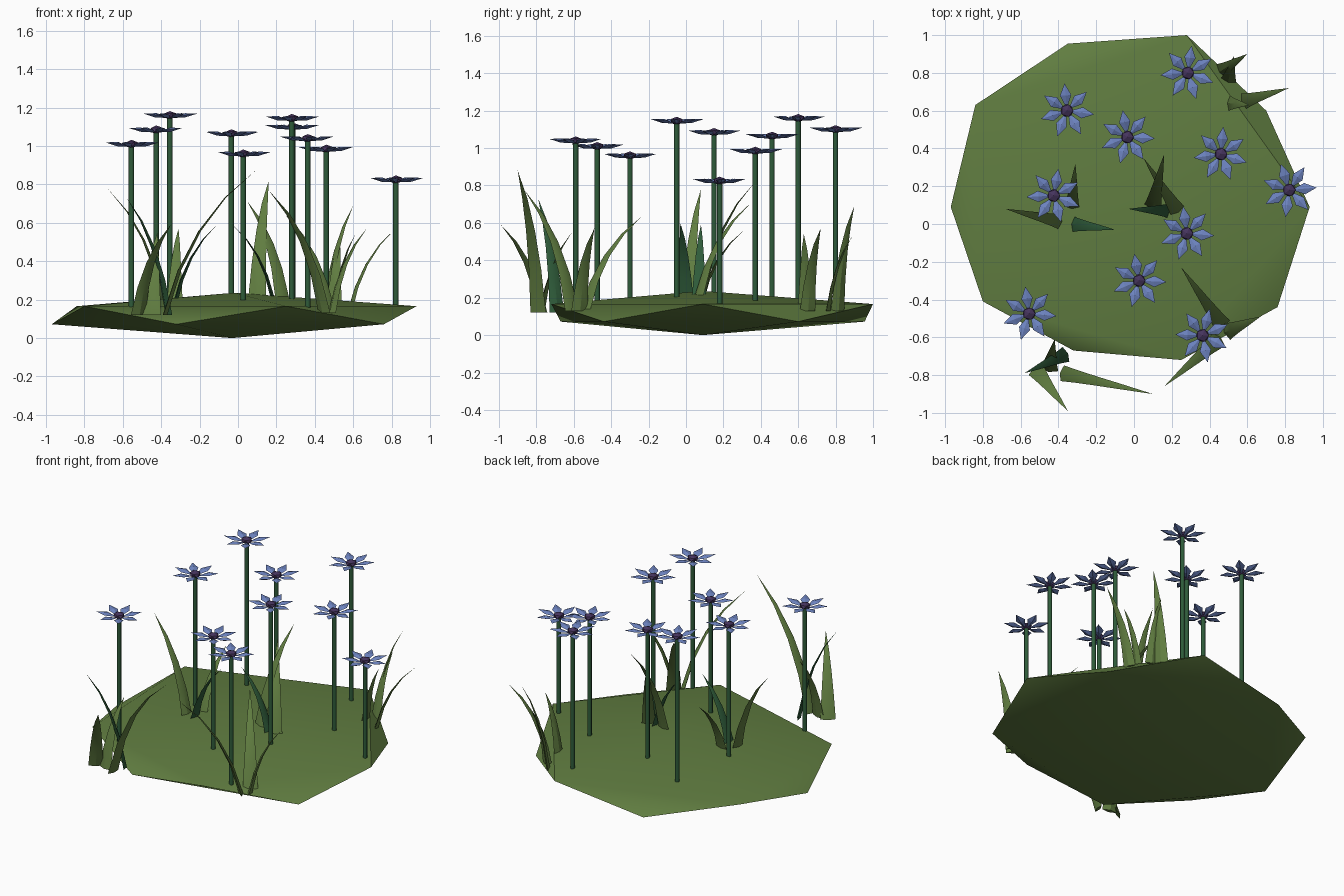
import bpy, bmesh, math
from mathutils import Vector

if "Cube" in bpy.data.objects:
    bpy.data.objects.remove(bpy.data.objects["Cube"])


def material(name, rgb):
    m = bpy.data.materials.new(name)
    m.diffuse_color = (*rgb, 1)
    m.use_nodes = True
    m.node_tree.nodes["Principled BSDF"].inputs["Base Color"].default_value = m.diffuse_color
    return m


GRASS = material("grass green", (0.118, 0.205, 0.052))
STEM = material("deep stem green", (0.028, 0.105, 0.042))
PETAL = material("petal blue", (0.15, 0.225, 0.52))
HEART = material("dark purple", (0.06, 0.034, 0.11))


def finish(name, bm, mats, smooth=None):
    bmesh.ops.recalc_face_normals(bm, faces=bm.faces)
    me = bpy.data.meshes.new(name)
    bm.to_mesh(me)
    bm.free()
    for m in mats:
        me.materials.append(m)
    ob = bpy.data.objects.new(name, me)
    bpy.context.collection.objects.link(ob)
    if smooth:
        bpy.ops.object.select_all(action='DESELECT')
        ob.select_set(True)
        bpy.context.view_layer.objects.active = ob
        bpy.ops.object.shade_smooth_by_angle(angle=math.radians(smooth))
    return ob


# Ground mound: squashed twenty-sided solid, rim zigzags between two heights
RIM = [(0.25, -0.72), (0.76, -0.44), (0.93, 0.09), (0.70, 0.60), (0.28, 1.0),
       (-0.35, 0.955), (-0.84, 0.63), (-0.97, 0.09), (-0.80, -0.41), (-0.32, -0.67)]
bm = bmesh.new()
rim = [bm.verts.new((x, y, 0.072 if i % 2 else 0.166)) for i, (x, y) in enumerate(RIM)]
top = bm.verts.new((-0.02, 0.09, 0.236))
bottom = bm.verts.new((-0.03, 0.09, 0.0))
for i in range(10):
    a, b, c = rim[i], rim[(i + 1) % 10], rim[(i + 2) % 10]
    bm.faces.new((a, b, c))
    bm.faces.new((a, c, bottom if i % 2 else top))
finish("ground_mound", bm, [GRASS], 35)


def ground_z(x, y):
    return 0.23 - 0.075 * min(1, math.hypot(x + 0.02, y - 0.09) / 0.85)


# Flowers: x, y, height, direction of one petal in degrees
FLOWERS = [(0.285, 0.80, 1.10, 82), (-0.355, 0.60, 1.16, 95), (-0.035, 0.46, 1.065, 100),
           (0.46, 0.37, 0.985, 85), (0.822, 0.18, 0.825, 5), (-0.425, 0.15, 1.085, 80),
           (0.28, -0.05, 1.145, 98), (0.027, -0.30, 0.96, 100), (-0.555, -0.475, 1.01, 98),
           (0.363, -0.59, 1.04, 75)]


def stem(x, y, z):
    z0 = ground_z(x, y) - 0.02
    bm = bmesh.new()
    bmesh.ops.create_cone(bm, cap_ends=True, segments=8, radius1=0.014, radius2=0.014,
                          depth=z - z0)
    bmesh.ops.translate(bm, verts=bm.verts, vec=(x, y, (z + z0) / 2))
    finish("flower_stem", bm, [STEM], 50)


def blossom(x, y, z, turn):
    bm = bmesh.new()
    # seven kite petals with a raised midline
    for k in range(7):
        a = math.radians(turn) + k * math.tau / 7
        out, side = Vector((math.cos(a), math.sin(a), 0)), Vector((-math.sin(a), math.cos(a), 0))

        def point(r, w, h):
            return bm.verts.new(Vector((x, y, z + h)) + out * r + side * w)

        root, tip = point(0.012, 0, -0.014), point(0.145, 0, 0.009)
        left, right = point(0.082, 0.03, 0.002), point(0.082, -0.03, 0.002)
        over, under = point(0.08, 0, 0.011), point(0.08, 0, -0.011)
        for mid in (over, under):
            for p, q in ((root, left), (left, tip), (tip, right), (right, root)):
                bm.faces.new((p, q, mid))
    finish("flower_petals", bm, [PETAL])
    # faceted flower centre
    bm = bmesh.new()
    bmesh.ops.create_icosphere(bm, subdivisions=1, radius=0.037)
    for v in bm.verts:
        v.co = Vector((x, y, z)) + Vector((v.co.x, v.co.y, v.co.z * 0.6))
    finish("flower_centre", bm, [HEART])


for x, y, z, turn in FLOWERS:
    stem(x, y, z)
    blossom(x, y, z, turn)


def blade(base, tip, mat, width=0.085):
    """Grass blade: flat diamond section swept on a bend, tapering to a point."""
    base, tip = Vector(base), Vector(tip)
    lean = (tip - base) * Vector((1, 1, 0))
    bend = base + lean * 0.25 + Vector((0, 0, (tip.z - base.z) * 0.65))
    out = lean.normalized()
    side = Vector((-out.y, out.x, 0))
    bm = bmesh.new()
    rings = []
    for i in range(4):
        t = i / 4
        c = base * (1 - t) ** 2 + bend * 2 * t * (1 - t) + tip * t * t
        w = width / 2 * (1 - t) ** 0.8
        d = w * 0.28
        rings.append([bm.verts.new(c + o) for o in (side * w, out * d, -side * w, -out * d)])
    end = bm.verts.new(tip)
    bm.faces.new(rings[0])
    for r, s in zip(rings, rings[1:]):
        for j in range(4):
            k = (j + 1) % 4
            bm.faces.new((r[j], r[k], s[k], s[j]))
    for j in range(4):
        bm.faces.new((rings[-1][j], rings[-1][(j + 1) % 4], end))
    finish("grass_blade", bm, [mat], 30)


# Left tuft
blade((-0.38, 0.01, 0.15), (-0.68, 0.08, 0.78), GRASS)
blade((-0.33, 0.00, 0.17), (-0.10, -0.03, 0.60), STEM)
blade((-0.33, 0.08, 0.17), (-0.31, 0.32, 0.57), GRASS)
# Middle tuft
blade((0.10, 0.09, 0.21), (0.16, 0.37, 0.82), GRASS, 0.095)
blade((0.23, 0.07, 0.21), (0.05, 0.35, 0.71), GRASS)
blade((0.18, 0.07, 0.21), (-0.03, 0.08, 0.59), STEM, 0.075)
# Back right tuft
blade((0.46, 0.81, 0.13), (0.60, 0.90, 0.69), GRASS)
blade((0.50, 0.76, 0.13), (0.53, 0.89, 0.53), GRASS)
blade((0.50, 0.64, 0.13), (0.61, 0.63, 0.54), GRASS)
blade((0.58, 0.65, 0.13), (0.82, 0.72, 0.57), GRASS)
# Front right tuft
blade((0.47, -0.54, 0.13), (0.25, -0.23, 0.64), GRASS, 0.095)
blade((0.49, -0.57, 0.13), (0.67, -0.49, 0.57), GRASS, 0.095)
blade((0.45, -0.61, 0.13), (0.16, -0.86, 0.77), GRASS, 0.095)
# Front left tuft
blade((-0.38, -0.79, 0.12), (0.10, -0.90, 0.88), GRASS)
blade((-0.52, -0.77, 0.12), (-0.35, -0.99, 0.59), GRASS, 0.095)
blade((-0.36, -0.69, 0.12), (-0.58, -0.79, 0.73), STEM)
blade((-0.45, -0.77, 0.12), (-0.42, -0.61, 0.55), GRASS, 0.1)
